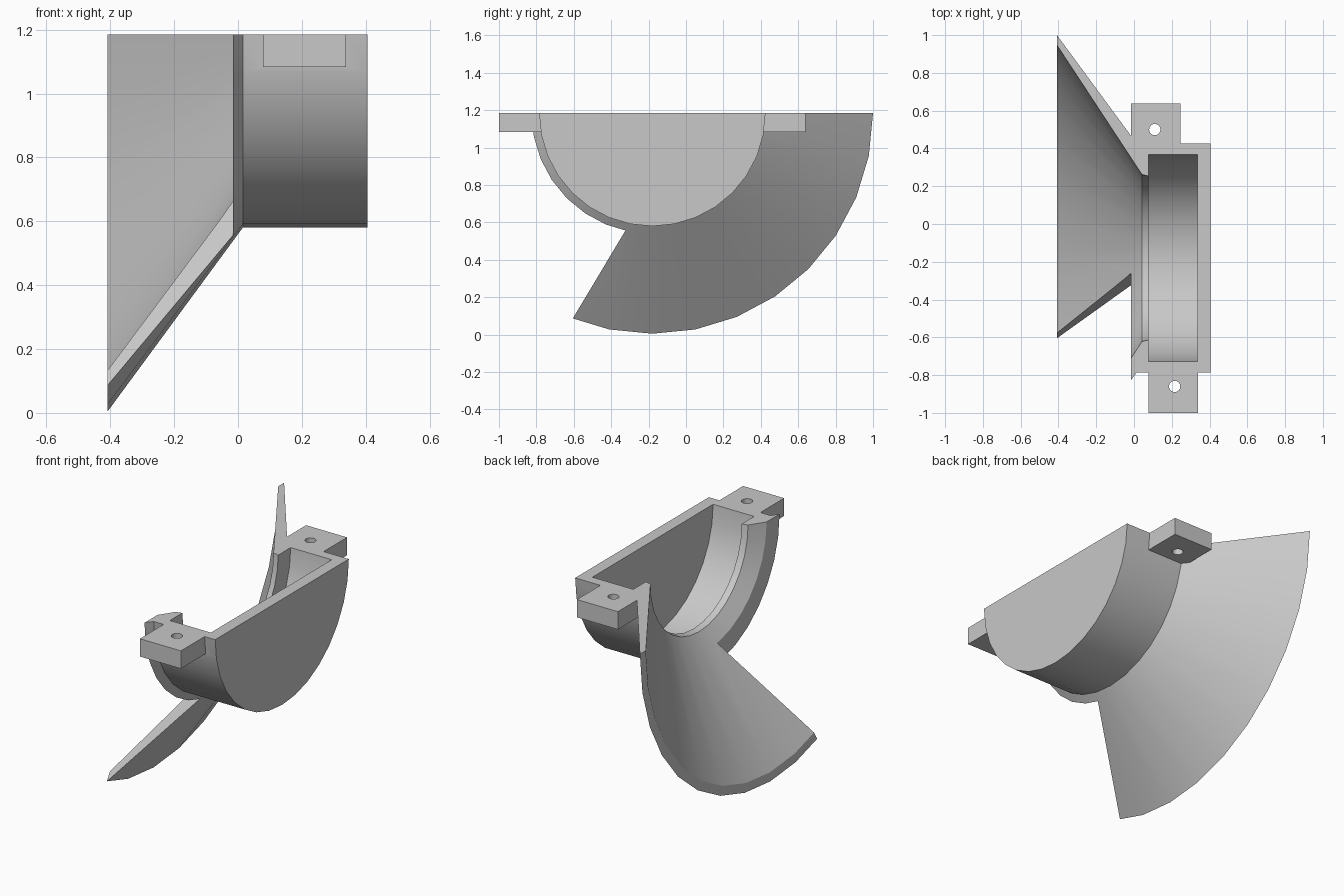
import bpy, bmesh, math
from mathutils import Vector

if "Cube" in bpy.data.objects:
    bpy.data.objects.remove(bpy.data.objects["Cube"], do_unlink=True)

AXIS = Vector((0, -0.18, 1.185))   # drum axis runs along x at the flat top
STEPS = 16                         # facets in the half turn

grey = bpy.data.materials.new("plain grey")
grey.use_nodes = True
colour = (0.58, 0.58, 0.58, 1)
grey.diffuse_color = colour
grey.node_tree.nodes["Principled BSDF"].inputs["Base Color"].default_value = colour


def finish(name, bm):
    bmesh.ops.recalc_face_normals(bm, faces=bm.faces)
    mesh = bpy.data.meshes.new(name)
    bm.to_mesh(mesh)
    bm.free()
    obj = bpy.data.objects.new(name, mesh)
    bpy.context.collection.objects.link(obj)
    mesh.materials.append(grey)
    return obj


def prism(name, points, push):
    bm = bmesh.new()
    face = bm.faces.new([bm.verts.new(p) for p in points])
    new = bmesh.ops.extrude_face_region(bm, geom=[face])["geom"]
    verts = [v for v in new if isinstance(v, bmesh.types.BMVert)]
    bmesh.ops.translate(bm, verts=verts, vec=push)
    # the extrude can drop the base face, so close any open loop
    rim = [e for e in bm.edges if e.is_boundary]
    if rim:
        bmesh.ops.holes_fill(bm, edges=rim)
    return finish(name, bm)


def box(name, x0, x1, y0, y1, z0, z1):
    return prism(name, [(x0, y0, z0), (x1, y0, z0), (x1, y1, z0), (x0, y1, z0)],
                 (0, 0, z1 - z0))


def combine(target, tool, operation):
    mod = target.modifiers.new(tool.name, "BOOLEAN")
    mod.operation, mod.solver, mod.object = operation, "EXACT", tool
    bpy.context.view_layer.objects.active = target
    bpy.ops.object.modifier_apply(modifier=mod.name)
    bpy.data.objects.remove(tool, do_unlink=True)


# Half drum and flared funnel: closed (x, radius) section turned half a circle
section = [(-0.408, 1.18), (0.015, 0.605), (0.405, 0.605), (0.405, 0),
           (0.337, 0), (0.337, 0.547), (0.077, 0.547), (0.077, 0.434),
           (0.042, 0.442), (-0.408, 1.127)]
bm = bmesh.new()
rings = []
for i in range(STEPS + 1):
    a = math.pi * i / STEPS
    rings.append([bm.verts.new(AXIS + Vector((x, r * math.cos(a), -r * math.sin(a))))
                  for x, r in section])
for a, b in zip(rings, rings[1:]):
    for j in range(len(section)):
        k = (j + 1) % len(section)
        if section[j][1] or section[k][1]:
            bm.faces.new((a[j], a[k], b[k], b[j]))
bm.faces.new(rings[0])
bm.faces.new(rings[-1])
bmesh.ops.remove_doubles(bm, verts=bm.verts, dist=0.0001)
housing = finish("funnel_housing", bm)

# Slanted cut that removes the front part of the funnel
low, high = Vector((0, -0.606, 0.085)), Vector((0, -0.265, 0.655))
lean = high - low
wedge = [low - lean, high + 2 * lean, Vector((0, -3, 1.8)), Vector((0, -3, -0.5))]
cutter = prism("funnel_cutter", [p + Vector((-1, 0, 0)) for p in wedge], (0.985, 0, 0))
combine(housing, cutter, "DIFFERENCE")

# Screw tabs with through holes: x range, y range, hole centre
for name, x0, x1, y0, y1, hx, hy in (
        ("back_tab", -0.015, 0.245, 0.39, 0.638, 0.11, 0.5),
        ("front_tab", 0.078, 0.338, -1.0, -0.75, 0.215, -0.86)):
    combine(housing, box(name, x0, x1, y0, y1, 1.083, AXIS.z), "UNION")
    ring = [(hx + 0.03 * math.cos(t * math.pi / 8),
             hy + 0.03 * math.sin(t * math.pi / 8), 1) for t in range(16)]
    combine(housing, prism(name + "_hole", ring, (0, 0, 0.3)), "DIFFERENCE")

# Smooth curved walls, crisp corners
bpy.ops.object.select_all(action="DESELECT")
housing.select_set(True)
bpy.context.view_layer.objects.active = housing
bpy.ops.object.shade_smooth_by_angle(angle=math.radians(30))
